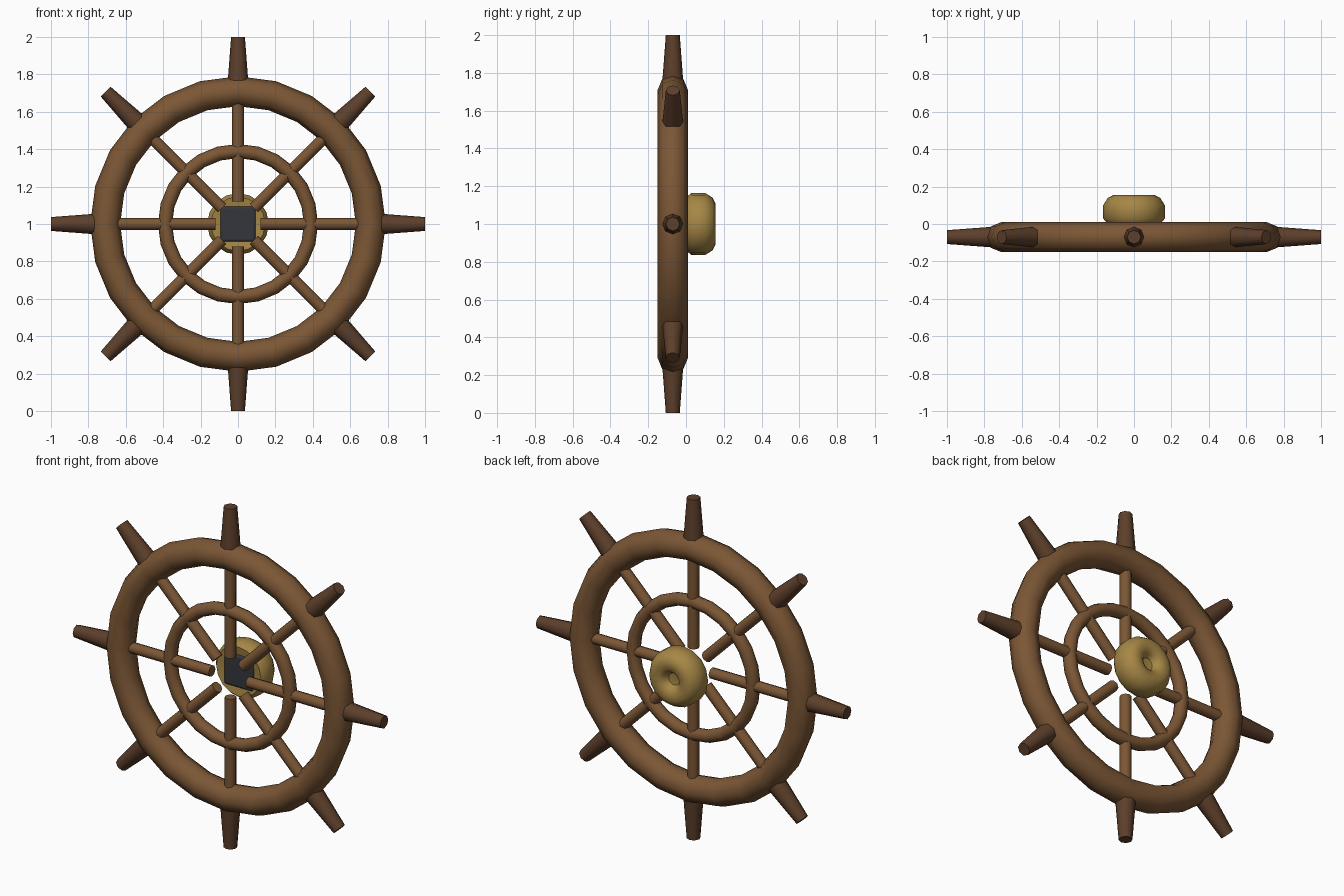
import bpy, math

if "Cube" in bpy.data.objects:
    bpy.data.objects.remove(bpy.data.objects["Cube"])

WHEEL_Y, WHEEL_Z = -0.07, 1.0


def material(name, rgb):
    m = bpy.data.materials.new(name)
    m.diffuse_color = (*rgb, 1)
    m.use_nodes = True
    m.node_tree.nodes["Principled BSDF"].inputs["Base Color"].default_value = m.diffuse_color
    return m


wood = material("wood", (0.20, 0.095, 0.036))
dark_wood = material("dark_wood", (0.11, 0.05, 0.024))
brass = material("brass", (0.38, 0.24, 0.06))
iron = material("iron", (0.035, 0.037, 0.045))


def finish(name, mat, angle=50):
    ob = bpy.context.object
    ob.name = name
    ob.data.materials.append(mat)
    bpy.ops.object.shade_smooth_by_angle(angle=math.radians(angle))
    return ob


def ring(name, major, minor):
    bpy.ops.mesh.primitive_torus_add(
        major_radius=major, minor_radius=minor, major_segments=24, minor_segments=8,
        location=(0, WHEEL_Y, WHEEL_Z), rotation=(math.pi / 2, 0, 0))
    finish(name, wood)


def radial_rod(name, angle, start, end, r_start, r_end, mat):
    mid = (start + end) / 2
    bpy.ops.mesh.primitive_cone_add(
        vertices=8, radius1=r_start, radius2=r_end, depth=end - start,
        location=(mid * math.sin(angle), WHEEL_Y, WHEEL_Z + mid * math.cos(angle)),
        rotation=(0, angle, 0))
    finish(name, mat)


# Rims
ring("outer_rim", 0.71, 0.08)
ring("inner_rim", 0.39, 0.038)

# Spokes and tapered grips
for i in range(8):
    a = i * math.pi / 4
    radial_rod(f"spoke_{i + 1}", a, 0.12, 0.72, 0.032, 0.032, wood)
    radial_rod(f"handle_{i + 1}", a, 0.76, 1.0, 0.055, 0.037, dark_wood)

# Brass hub: lathed (radius, y) profile with a dimple in the back face
profile = [(0, 0.03), (0.11, 0.01), (0.145, 0.005), (0.165, 0.03), (0.165, 0.10),
           (0.14, 0.14), (0.11, 0.155), (0.07, 0.15), (0.05, 0.135), (0.035, 0.11), (0, 0.105)]
n = 16
verts, faces = [], []
for r, y in profile:
    for k in range(n):
        t = 2 * math.pi * k / n
        verts.append((r * math.cos(t), y, WHEEL_Z + r * math.sin(t)))
for j in range(len(profile) - 1):
    for k in range(n):
        k2 = (k + 1) % n
        faces.append((j * n + k, j * n + k2, (j + 1) * n + k2, (j + 1) * n + k))
mesh = bpy.data.meshes.new("hub")
mesh.from_pydata(verts, [], faces)
hub = bpy.data.objects.new("hub", mesh)
bpy.context.collection.objects.link(hub)
bpy.ops.object.select_all(action='DESELECT')
hub.select_set(True)
bpy.context.view_layer.objects.active = hub
bpy.ops.object.mode_set(mode='EDIT')
bpy.ops.mesh.select_all(action='SELECT')
bpy.ops.mesh.remove_doubles(threshold=0.0001)
bpy.ops.mesh.normals_make_consistent(inside=False)
bpy.ops.object.mode_set(mode='OBJECT')
finish("hub", brass)

# Square iron axle block set into the front of the hub
bpy.ops.mesh.primitive_cube_add(size=1, location=(0, 0.045, WHEEL_Z))
block = bpy.context.object
block.scale = (0.19, 0.09, 0.19)
bpy.ops.object.transform_apply(location=False, rotation=False, scale=True)
bevel = block.modifiers.new("bevel", 'BEVEL')
bevel.width = 0.013
bevel.segments = 2
finish("axle_block", iron, 30)
